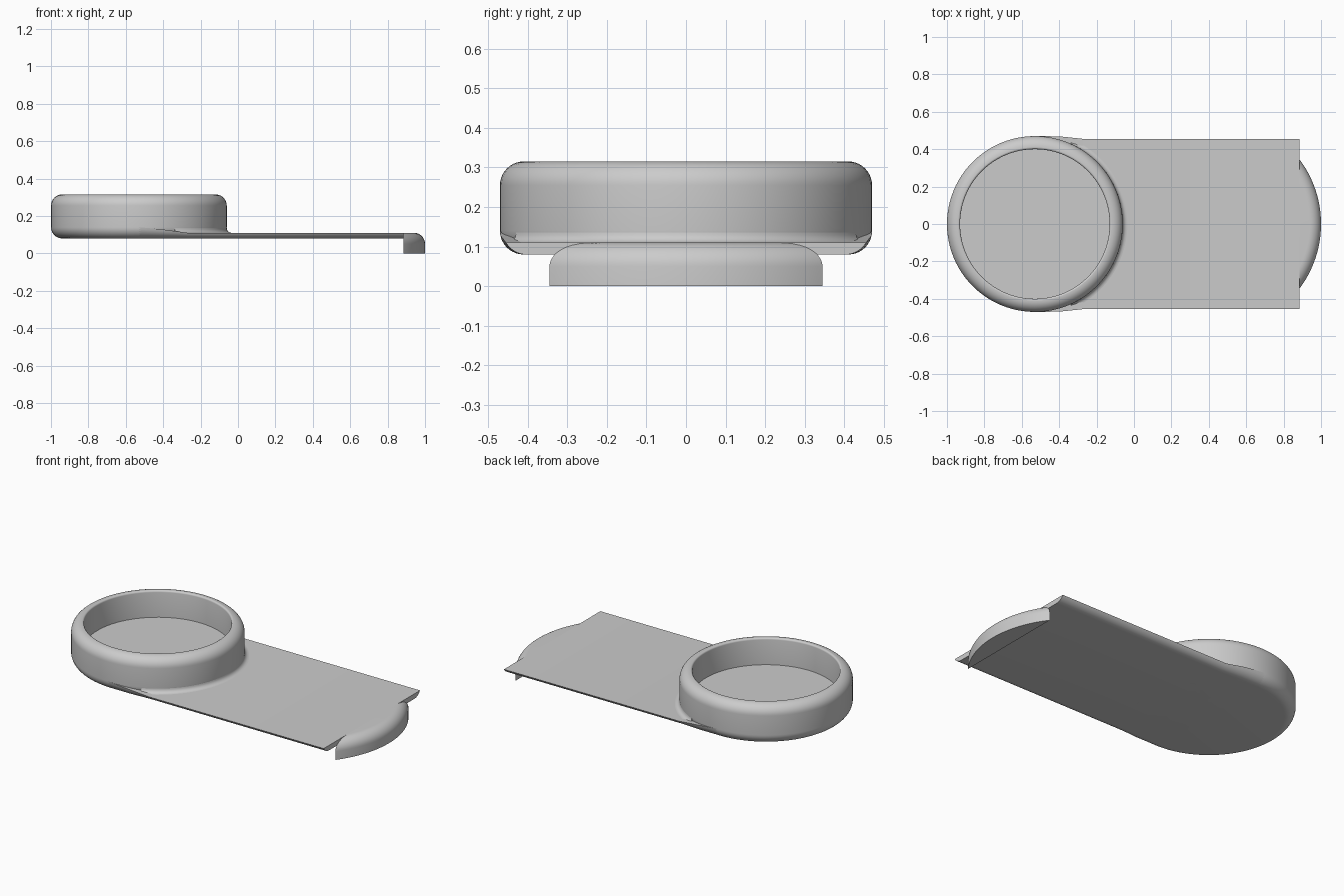
import bpy, bmesh
from math import pi, sin, cos, sqrt, acos, radians

cube = bpy.data.objects.get("Cube")
if cube:
    bpy.data.objects.remove(cube)

grey = bpy.data.materials.new("light grey")
grey.use_nodes = True
colour = (0.6, 0.6, 0.6, 1)
grey.diffuse_color = colour
grey.node_tree.nodes["Principled BSDF"].inputs["Base Color"].default_value = colour

CX = -0.53          # ring centre
END = 0.885         # end of the flat plate
ROUND = 0.06        # edge rounding


def arc(cx, cy, r, a0, a1, n=10):
    """Points along an arc, angles in degrees."""
    angles = [radians(a0 + (a1 - a0) * i / n) for i in range(n + 1)]
    return [(cx + r * cos(a), cy + r * sin(a)) for a in angles]


def loft(name, sections, closed=False):
    """Skin a row of equal-length outlines; cap the ends unless closed."""
    bm = bmesh.new()
    rows = [[bm.verts.new(p) for p in s] for s in sections]
    n = len(rows[0])
    for i in range(len(rows) if closed else len(rows) - 1):
        a, b = rows[i], rows[(i + 1) % len(rows)]
        for j in range(n):
            k = (j + 1) % n
            bm.faces.new((a[j], a[k], b[k], b[j]))
    if not closed:
        bm.faces.new(rows[0])
        bm.faces.new(rows[-1])
    bmesh.ops.recalc_face_normals(bm, faces=bm.faces)
    mesh = bpy.data.meshes.new(name)
    bm.to_mesh(mesh)
    bm.free()
    obj = bpy.data.objects.new(name, mesh)
    bpy.context.collection.objects.link(obj)
    mesh.materials.append(grey)
    bpy.ops.object.select_all(action='DESELECT')
    bpy.context.view_layer.objects.active = obj
    obj.select_set(True)
    bpy.ops.object.shade_smooth_by_angle(angle=radians(30))
    return obj


# Round cup: rounded wall with a recessed floor, lofted as stacked circles
wall = (arc(0.41, 0.14, ROUND, -90, 0) + arc(0.41, 0.255, ROUND, 0, 90)
        + arc(0.41, 0.305, 0.01, 90, 180, 4) + [(0.40, 0.156)])
turn = [2 * pi * i / 96 for i in range(96)]
loft("cup", [[(CX + r * cos(a), r * sin(a), z) for a in turn] for r, z in wall])


# Flat plate with rounded underside edges, blending up into the cup
def plate_section(x, half, top_angle):
    side = arc(half, 0.14, ROUND, -90, top_angle, 8)
    return ([(x, y, z) for y, z in side]
            + [(x, -y, z) for y, z in reversed(side)])


loft("plate", [plate_section(CX, 0.41, 0), plate_section(-0.40, 0.41, -12),
               plate_section(-0.27, 0.403, -30), plate_section(END, 0.403, -30)])

# Small concave fillet where the cup meets the plate
cove = arc(0.495, 0.135, 0.025, 180, 270, 6) + [(0.46, 0.11)]
sweep = [radians(-66 + 132 * i / 40) for i in range(41)]
loft("cup_fillet", [[(CX + r * cos(a), r * sin(a), z) for r, z in cove]
                    for a in sweep])

# Curved end lip: circle segments stacked, shrinking over the rounded top
LIP_X, LIP_R = 0.425, 0.575


def lip_outline(r, z):
    spread = acos((END - LIP_X) / r)
    return [(LIP_X + r * cos(a), r * sin(a), z)
            for a in (spread * (i / 24 - 1) for i in range(49))]


lip_profile = [(LIP_R, 0)] + arc(LIP_R - ROUND, 0.05, ROUND, 0, 90)
loft("end_lip", [lip_outline(r, z) for r, z in lip_profile])
